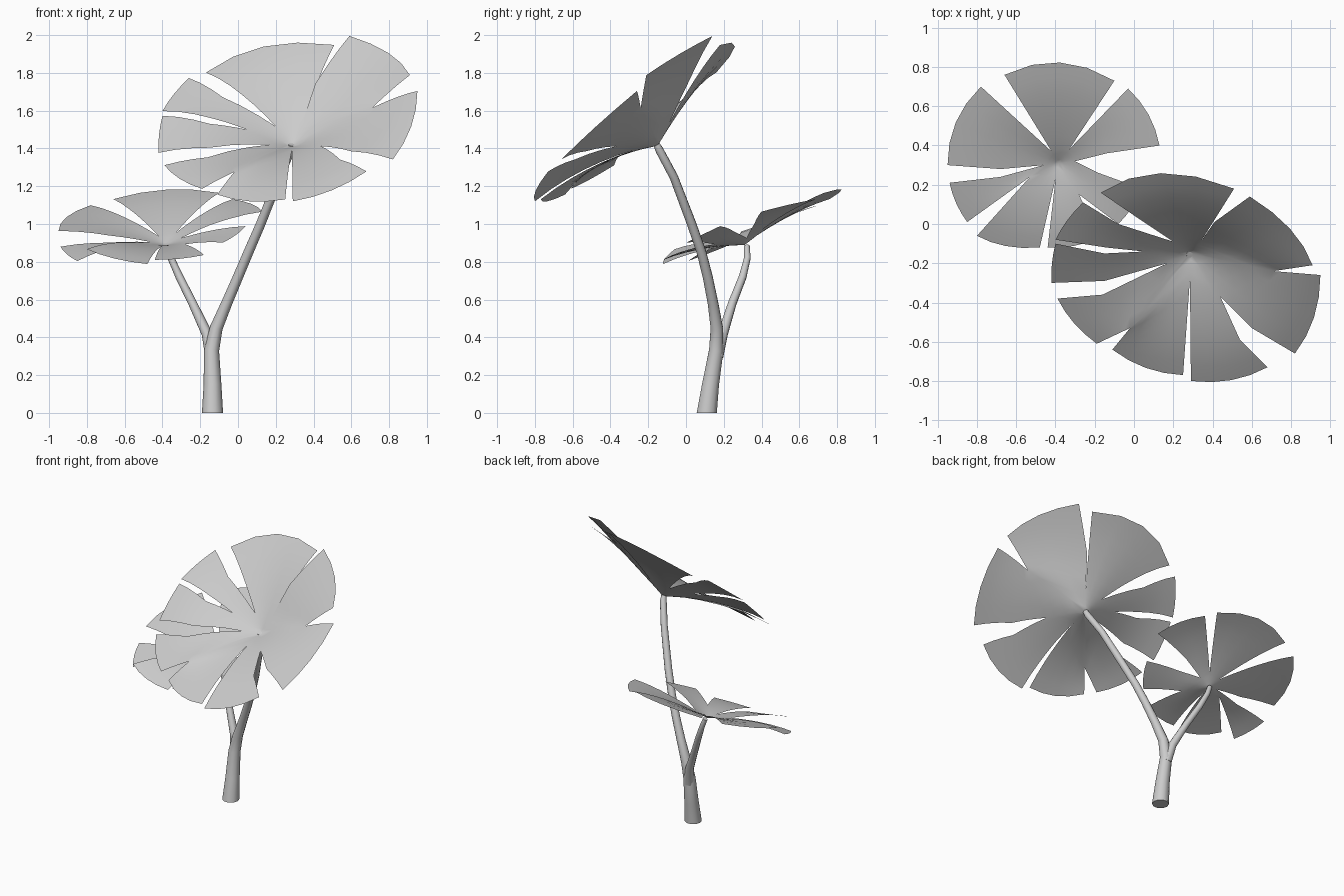
import bpy, bmesh
from math import sqrt, sin, cos, pi
from mathutils import Vector

cube = bpy.data.objects.get("Cube")
if cube:
    bpy.data.objects.remove(cube)

grey = bpy.data.materials.new("plain_grey")
grey.use_nodes = True
grey.diffuse_color = (0.6, 0.6, 0.6, 1)
grey.node_tree.nodes["Principled BSDF"].inputs["Base Color"].default_value = grey.diffuse_color


def finish(bm, name, angle):
    mesh = bpy.data.meshes.new(name)
    bm.to_mesh(mesh)
    bm.free()
    mesh.materials.append(grey)
    obj = bpy.data.objects.new(name, mesh)
    bpy.context.scene.collection.objects.link(obj)
    bpy.ops.object.select_all(action='DESELECT')
    obj.select_set(True)
    bpy.context.view_layer.objects.active = obj
    bpy.ops.object.shade_smooth_by_angle(angle=angle)
    return obj


def tube(name, stations, sides=10):
    """Round stem through (x, y, z, radius) stations, capped at both ends."""
    bm = bmesh.new()
    pts = [Vector(s[:3]) for s in stations]
    rings = []
    for i, (p, s) in enumerate(zip(pts, stations)):
        along = pts[min(i + 1, len(pts) - 1)] - pts[max(i - 1, 0)]
        if p.z == 0:
            along = Vector((0, 0, 1))
        side = Vector((0, 1, 0)).cross(along).normalized()
        front = along.normalized().cross(side)
        rings.append([bm.verts.new(p + s[3] * (cos(2 * pi * k / sides) * side + sin(2 * pi * k / sides) * front))
                      for k in range(sides)])
    for a, b in zip(rings, rings[1:]):
        for k in range(sides):
            n = (k + 1) % sides
            bm.faces.new((a[k], a[n], b[n], b[k]))
    bm.faces.new(rings[0][::-1])
    bm.faces.new(rings[-1])
    bmesh.ops.recalc_face_normals(bm, faces=bm.faces)
    return finish(bm, name, pi / 4)


def leaf(name, heart, middle, radii, level, slope, depth, slits, rows=10, cols=4):
    """Cupped, slit leaf. Each slit is (root, edge of the lobe before, edge of the lobe
    after) in plan, then how far those two corners curl up. The height follows a
    tilted plane with a dished heart."""
    bm = bmesh.new()
    heart, middle = Vector(heart), Vector(middle)
    curve = sum(radii) / 2
    share = 0.4  # every root falls at this part of the rows, so neighbours weld

    def height(p):
        # share of the way from the heart to the elliptical rim
        q, o = p - heart, heart - middle
        dx, dy, ox, oy = q.x / radii[0], q.y / radii[1], o.x / radii[0], o.y / radii[1]
        a, b, c = dx * dx + dy * dy, dx * ox + dy * oy, ox * ox + oy * oy - 1
        t = min(1, a / (-b + sqrt(b * b - a * c))) if a > 1e-9 else 0
        m = p - middle
        return level + slope[0] * m.x + slope[1] * m.y - depth * (1 - t) ** 1.7

    def along(path, v):
        if v <= share:
            return heart.lerp(path[0], v / share)
        s = (v - share) / (1 - share) * (len(path) - 1)
        i = min(int(s), len(path) - 2)
        return path[i].lerp(path[i + 1], s - i)

    for i, (root, _, start, _, curl_a) in enumerate(slits):
        end_root, end, _, curl_b, _ = slits[(i + 1) % len(slits)]
        left = [Vector(p) for p in (root, *start)]
        right = [Vector(p) for p in (end_root, *end)]
        chord = right[-1] - left[-1]
        sag = chord.length_squared / (8 * curve)
        out = ((right[-1] + left[-1]) / 2 - heart).normalized()
        grid = []
        for r in range(rows + 1):
            v, line = r / rows, []
            for c in range(cols + 1):
                u = c / cols
                p = along(left, v).lerp(along(right, v), u) + out * sag * 4 * u * (1 - u) * v ** 3
                curl = (curl_a * (1 - u) + curl_b * u) * max(0, (v - share) / (1 - share))
                line.append(bm.verts.new((p.x, p.y, height(p) + curl)))
            grid.append(line)
        for a, b in zip(grid, grid[1:]):
            for c in range(cols):
                bm.faces.new((a[c], a[c + 1], b[c + 1], b[c]))
    bmesh.ops.remove_doubles(bm, verts=bm.verts, dist=0.0005)
    bmesh.ops.recalc_face_normals(bm, faces=bm.faces)
    if sum(f.normal.z for f in bm.faces) < 0:
        bmesh.ops.reverse_faces(bm, faces=bm.faces)
    return finish(bm, name, pi / 3)


# Trunk with the tall stem, and the short stem forking from it
tube("trunk_and_tall_stem", [
    (-.135, .11, 0, .056), (-.135, .13, .15, .047), (-.14, .16, .33, .04), (-.115, .163, .45, .034),
    (-.06, .143, .58, .029), (0, .115, .72, .027), (.055, .082, .85, .026), (.12, .03, 1, .025),
    (.22, -.065, 1.25, .023), (.28, -.14, 1.39, .022), (.285, -.155, 1.42, .018)])
tube("short_stem", [
    (-.14, .165, .3, .034), (-.165, .195, .42, .028), (-.24, .245, .58, .023), (-.31, .3, .72, .021),
    (-.355, .325, .82, .018), (-.38, .322, .885, .016)])

# Slits run clockwise from the back
leaf("large_leaf", (.29, -.15), (.26, -.26), (.69, .53), 1.56, (.18, .76), .235, [
    ((.34, -.09), [(.51, .18)], [(.41, .01), (.59, .14)], .015, .08),
    ((.71, -.24), [(.91, -.21)], [(.95, -.26)], .075, .02),
    ((.44, -.37), [(.6, -.53), (.82, -.66)], [(.54, -.59), (.68, -.73)], -.015, 0),
    ((.285, -.28), [(.29, -.8)], [(.25, -.77)], -.035, -.04),
    ((-.02, -.53), [(-.11, -.64)], [(-.19, -.61)], -.045, -.025),
    ((.17, -.2), [(-.16, -.36), (-.39, -.38)], [(-.15, -.29), (-.42, -.3)], -.04, -.03),
    ((.05, -.14), [(-.15, -.15), (-.4, -.1)], [(-.14, -.12), (-.4, -.08)], .01, .02),
    ((.2, -.09), [(-.08, 0), (-.26, .11)], [(.02, .03), (-.17, .16)], .025, 0),
])
leaf("small_leaf", (-.385, .31), (-.41, .34), (.54, .47), 1.01, (.055, .43), .11, [
    ((-.33, .38), [(-.1, .73)], [(-.03, .69)], -.03, -.05),
    ((-.3, .32), [(-.14, .36), (.13, .4)], [(-.18, .26), (.04, .18)], 0, .025),
    ((-.28, .15), [(-.08, 0)], [(-.18, -.07)], .02, -.01),
    ((-.4, .23), [(-.44, -.12)], [(-.48, -.12)], 0, -.02),
    ((-.53, .24), [(-.8, -.06)], [(-.85, .01)], .05, -.04),
    ((-.46, .3), [(-.68, .24), (-.94, .21)], [(-.68, .28), (-.95, .3)], -.045, 0),
    ((-.42, .37), [(-.78, .7)], [(-.66, .76)], -.045, -.045),
])
